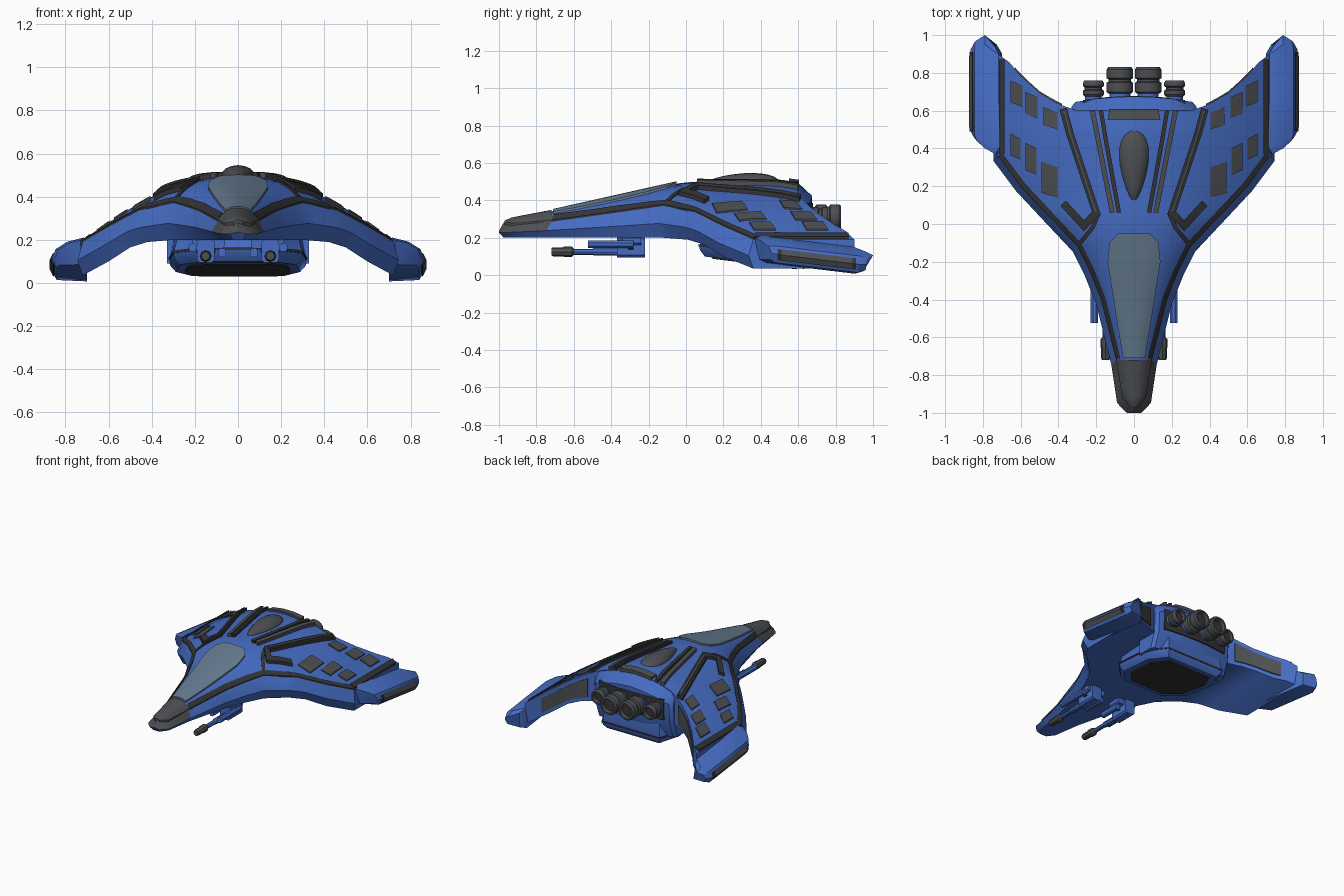
import bpy, bmesh, math
from mathutils import Vector

if "Cube" in bpy.data.objects:
    bpy.data.objects.remove(bpy.data.objects["Cube"])


def material(name, rgb):
    m = bpy.data.materials.new(name)
    m.use_nodes = True
    m.diffuse_color = (*rgb, 1)
    m.node_tree.nodes["Principled BSDF"].inputs["Base Color"].default_value = (*rgb, 1)
    return m


BLUE = material("hull blue", (0.06, 0.15, 0.55))
GREY = material("panel grey", (0.075, 0.078, 0.085))
DARK = material("trim dark grey", (0.035, 0.035, 0.038))
GLASS = material("canopy blue grey", (0.13, 0.2, 0.28))


def interp(table, v):
    if v <= table[0][0]:
        return table[0][1]
    for (a, p), (b, q) in zip(table, table[1:]):
        if v <= b:
            return p + (q - p) * (v - a) / (b - a)
    return table[-1][1]


# Shape curves: plan outline, spine height, rim height, underside, trailing edge
WIDTH = [(-.975, .025), (-.92, .065), (-.72, .095), (-.4, .175), (-.25, .235),
         (-.12, .3), (.05, .46), (.2, .6), (.36, .72)]
FRONT = [(w, y) for y, w in WIDTH]
SPINE = [(-1, .27), (-.93, .3), (-.72, .34), (-.05, .49), (.05, .5), (.5, .51), (.6, .497)]
RIM = [(-1, .26), (-.9, .265), (-.72, .285), (-.4, .33), (-.12, .37),
       (.05, .335), (.2, .26), (.36, .19)]
UNDER = [(0, .2), (.3, .2), (.42, .19), (.5, .165), (.6, .1), (.72, .035)]
BACK = [(0, .6), (.3, .6), (.4, .635), (.5, .695), (.6, .785), (.68, .88), (.72, .9)]


def top_z(x, y):
    u = min(abs(x) / interp(WIDTH, y), 1.15)
    power = interp([(-.2, 2.6), (.1, 1.8)], y)
    c = interp(SPINE, y)
    return c + (interp(RIM, y) - c) * u ** power


def loft(name, rings, mat, mirror=False, smooth=0.5):
    """Skin closed rings of equal length and cap both ends."""
    bm = bmesh.new()
    vs = [[bm.verts.new(p) for p in ring] for ring in rings]
    n = len(vs[0])
    for r, s in zip(vs, vs[1:]):
        for i in range(n):
            bm.faces.new((r[i], r[(i + 1) % n], s[(i + 1) % n], s[i]))
    bm.faces.new(vs[0])
    bm.faces.new(vs[-1])
    bmesh.ops.recalc_face_normals(bm, faces=bm.faces)
    me = bpy.data.meshes.new(name)
    bm.to_mesh(me)
    bm.free()
    me.materials.append(mat)
    me.shade_smooth()
    me.set_sharp_from_angle(angle=smooth)
    ob = bpy.data.objects.new(name, me)
    bpy.context.collection.objects.link(ob)
    if mirror:
        m = ob.modifiers.new("Mirror", "MIRROR")
        m.use_mirror_merge = False
    return ob


def drape(name, a, b, h, mat, mirror=True, across=3, steps=4):
    """Plate between two plan paths, following the upper hull surface."""
    pairs = []
    for k in range(len(a) - 1):
        for s in range(steps):
            t = s / steps
            pairs.append((Vector(a[k]).lerp(a[k + 1], t), Vector(b[k]).lerp(b[k + 1], t)))
    pairs.append((Vector(a[-1]), Vector(b[-1])))
    rings = []
    for p, q in pairs:
        row = [p.lerp(q, i / across) for i in range(across + 1)]
        rings.append([(v.x, v.y, top_z(*v) + h) for v in row] +
                     [(v.x, v.y, top_z(*v) - .02) for v in reversed(row)])
    return loft(name, rings, mat, mirror)


def strip(name, path, width, h, mat):
    pts = [Vector(p) for p in path]
    a, b = [], []
    for i, p in enumerate(pts):
        d1 = (p - pts[max(i - 1, 0)]).normalized()
        d2 = (pts[min(i + 1, len(pts) - 1)] - p).normalized()
        d = (d1 + d2).normalized()
        miter = width / 2 / max(d.dot(d2 if d2.length else d1), .5)
        n = Vector((-d.y, d.x)) * miter
        a.append(p + n)
        b.append(p - n)
    drape(name, a, b, h, mat, across=2)


def lathe(name, x, z, profile, mat, sides=14):
    """Turned part along y from (radius, y) pairs."""
    rings = [[(x + r * math.cos(math.tau * i / sides), y, z + r * math.sin(math.tau * i / sides))
              for i in range(sides)] for r, y in profile]
    loft(name, rings, mat, True)


def box(name, x, y, z, mat, c=.012):
    """Block with cut corners, given as (min, max) spans."""
    sec = [(x[0] + c, z[0]), (x[1] - c, z[0]), (x[1], z[0] + c), (x[1], z[1] - c),
           (x[1] - c, z[1]), (x[0] + c, z[1]), (x[0], z[1] - c), (x[0], z[0] + c)]
    loft(name, [[(p, v, q) for p, q in sec] for v in y], mat, True)


# Hull and wings as one skin of lengthwise sections
cols = [.025, .045, .065, .08, .095, .12, .15, .175, .205, .235, .27, .3, .34,
        .38, .42, .46, .5, .55, .6, .66, .72]
rings = []
for x in [-c for c in reversed(cols)] + [0] + cols:
    ax = abs(x)
    yf, yb, zb = interp(FRONT, ax), interp(BACK, ax), interp(UNDER, ax)
    ring = [(x, yf + (yb - yf) * i / 30, top_z(x, yf + (yb - yf) * i / 30)) for i in range(31)]
    ring += [(x, yb + (yf - yb) * i / 6, zb) for i in range(7)]
    mid = ring[0][2] * .45 + zb * .55
    ring.append((x + math.copysign(.025 * min(1, ax / .05), x), yf - .025, mid))
    rings.append(ring)
hull = loft("hull", rings, BLUE)
hull.data.materials.append(GREY)
for f in hull.data.polygons:
    if f.center.y < -.74 and f.center.z > .225 and f.normal.z > -.1:
        f.material_index = 1

# Nose cap and canopy
nose = [(.02, -.97), (.062, -.92), (.094, -.72)]
glass = [(.058, -.71), (.085, -.55), (.14, -.2), (.13, -.1), (.085, -.05)]
for name, half, h, mat in (("nose_cap", nose, .009, GREY), ("canopy", glass, .012, GLASS)):
    drape(name, [(-x, y) for x, y in half], half, h, mat, False, 8)

# Edge trim along the fuselage and the leading edges
edge = [(w, y) for y, w in WIDTH[2:]]
drape("edge_trim", edge, [(x - .022, y + .015) for x, y in edge], .009, DARK)
strip("shoulder_trim", [(.285, -.1), (.22, -.02), (.185, .06)], .022, .01, DARK)
strip("tip_gap_trim", [(.7, .37), (.7, .87)], .03, .012, DARK)

# Raised bands and spine rails
strip("wing_root_band", [(.375, .61), (.34, .48), (.2, .06), (.265, -.01), (.375, .11)],
      .04, .022, DARK)
strip("wing_root_inlay", [(.37, .6), (.34, .48), (.205, .065)], .014, .03, GREY)
strip("inner_rail", [(.08, .06), (.145, .42), (.175, .6)], .022, .02, DARK)
strip("outer_rail", [(.115, .06), (.185, .42), (.22, .6)], .026, .024, GREY)
drape("rear_deck_panel", [(-.14, .55), (-.13, .605)], [(.14, .55), (.13, .605)], .016, GREY, False)

# Wing panels, two rows of three
for name, x0, x1, y0, y1 in (
        ("rear_panel_outer", .59, .655, .62, .73), ("rear_panel_middle", .51, .575, .56, .67),
        ("rear_panel_inner", .405, .48, .5, .59), ("front_panel_outer", .6, .655, .34, .45),
        ("front_panel_middle", .515, .575, .26, .4), ("front_panel_inner", .405, .49, .14, .3)):
    drape(name, [(x0, y0), (x0, y1)], [(x1, y0 + .025), (x1, y1 + .03)], .008, GREY)

# Trailing edge panels
rings = []
for x in (.38, .44, .5, .56, .63):
    y, hi, lo = interp(BACK, x), top_z(x, interp(BACK, x)) - .035, interp(UNDER, x) + .03
    rings.append([(x, y - .01, hi), (x, y + .008, hi), (x, y + .008, lo), (x, y - .01, lo)])
loft("trailing_edge_panel", rings, GREY, True)

# Dorsal blister, tapered toward the front
rings = []
for i in range(1, 12):
    t = -math.cos(math.pi * i / 12)
    s = math.sin(math.pi * i / 12)
    rings.append([(s * (.075 + .03 * t) * math.cos(math.tau * k / 16), .31 + .19 * t,
                   .495 + s * (.05 + .012 * t) * math.sin(math.tau * k / 16)) for k in range(16)])
loft("dorsal_blister", rings, GREY)

# Wing tip pods: x, z, front y and rear y of each long edge
EDGES = [(.715, .205, .37, .94), (.79, .19, .4, 1), (.845, .16, .44, .975),
         (.865, .115, .46, .965), (.84, .07, .45, .96), (.7, .062, .38, .95)]
cx, cz = .79, .13
rings = []
for t, s in ((0, .78), (.06, 1), (.5, 1), (.92, 1), (1, .7)):
    ring = []
    for x, z, f, r in EDGES:
        y = f + (r - f) * t
        ring.append((cx + (x - cx) * s, y, cz + (z - cz) * s - .12 * (y - .45)))
    rings.append(ring)
loft("wing_tip_pod", rings, BLUE, True)
for name, y0, y1, g, mat in (("pod_side_trim", .49, .91, 0, DARK), ("pod_side_panel", .51, .89, .003, GREY)):
    rings = [[(x + g, y, z - .12 * (y - .45)) for x, z in
              ((.855, .145), (.87, .115), (.854, .085), (.84, .115))] for y in (y0, y1)]
    loft(name, rings, mat, True)

# Belly keel with a dark sloping hatch
half = [(.18, .07), (.3, .2), (.32, .5), (.24, .66)]
plan = half + [(-x, y) for x, y in reversed(half)]


def keel_ring(s, dz, flat=None):
    return [(x * s, .37 + (y - .37) * s, flat or .112 - .125 * (.37 + (y - .37) * s) + dz)
            for x, y in plan]


loft("belly_keel", [keel_ring(.92, 0, .23), keel_ring(1, .05), keel_ring(.98, .03),
                    keel_ring(.9, 0)], BLUE)
loft("keel_trim", [keel_ring(1.012, .062), keel_ring(1.012, .05)], DARK)
loft("belly_hatch", [keel_ring(.78, .01), keel_ring(.76, -.007)], DARK)

# Rear body and engine bulkhead
rings = []
for x in (-.33, -.31, -.2, -.1, 0, .1, .2, .31, .33):
    z = top_z(x, .6) - .004
    e = .675 - .3 * x * x - (.02 if abs(x) > .32 else 0)
    rings.append([(x, .45, z - .02), (x, .6, z), (x, e, z - .07), (x, e - .01, .2),
                  (x, e - .05, .09), (x, .45, .09)])
loft("rear_body", rings, BLUE)
rings = [[(x, y, z) for y, z in ((.6, .39), (.678 - .3 * x * x, .385), (.676 - .3 * x * x, .23), (.6, .23))]
         for x in (-.27, -.14, 0, .14, .27)]
loft("engine_bulkhead", rings, DARK)

# Engines: two large inner, two small outer
for label, x, r, y0, y1 in (("inner", .075, .07, .69, .83), ("outer", .215, .055, .675, .76)):
    m = (y0 + y1) / 2
    lathe(label + "_engine_neck", x, .31, [(r * .8, .6), (r * .8, y0 + .01)], BLUE)
    lathe(label + "_engine", x, .31, [
        (r * .85, y0), (r, y0 + .01), (r, m - .012), (r * .84, m - .006), (r * .84, m + .006),
        (r, m + .012), (r, y1 - .012), (r * .88, y1), (r * .7, y1), (r * .62, y1 - .03)], GREY)
    lathe(label + "_nozzle", x, .31, [(r * .64, y1 - .035), (r * .64, y1 - .026)], DARK)

# Guns under the nose
box("gun_mount", (.11, .19), (-.37, -.22), (.095, .205), BLUE)
box("gun_pylon", (.06, .21), (-.34, -.24), (.16, .21), BLUE)
box("gun_side_barrel", (.19, .23), (-.525, -.28), (.145, .185), BLUE)
box("gun_inner_barrel", (.055, .09), (-.42, -.26), (.12, .16), BLUE, .008)
box("gun_collar", (.105, .195), (-.31, -.28), (.13, .19), DARK)
lathe("gun_barrel", .15, .125, [(.016, -.62), (.016, -.5), (.021, -.49), (.021, -.36)], BLUE, 8)
lathe("gun_muzzle", .15, .125, [(.02, -.72), (.024, -.71), (.024, -.66), (.028, -.65),
                                (.028, -.61), (.018, -.6)], GREY, 8)
